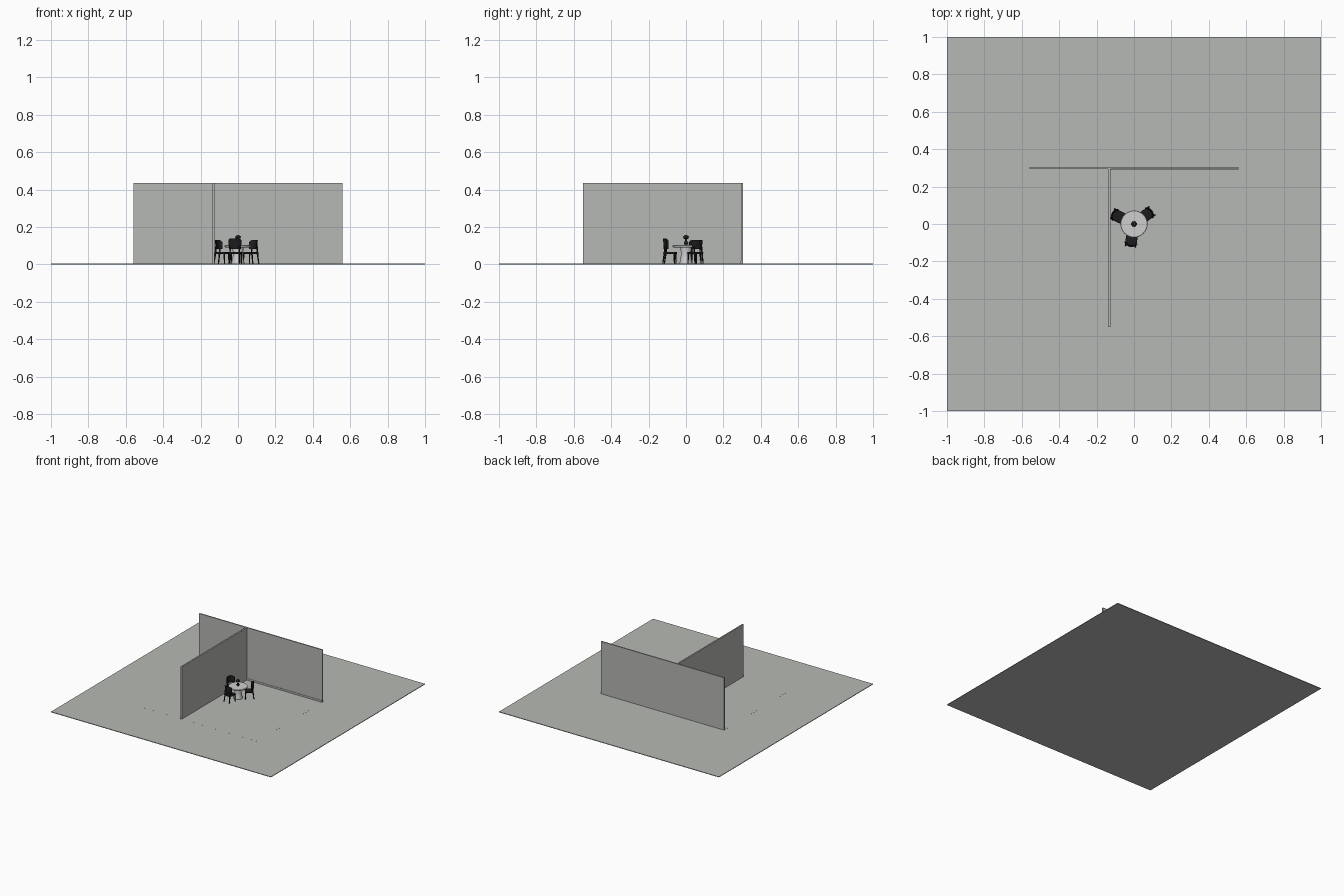
import bpy, bmesh, math
from mathutils import Matrix, Vector

if "Cube" in bpy.data.objects:
    bpy.data.objects.remove(bpy.data.objects["Cube"])


def material(name, rgb):
    m = bpy.data.materials.new(name)
    m.diffuse_color = (*rgb, 1)
    m.use_nodes = True
    m.node_tree.nodes["Principled BSDF"].inputs["Base Color"].default_value = m.diffuse_color
    return m


GREY = material("warm grey", (0.47, 0.485, 0.46))
WHITE = material("table white", (0.62, 0.62, 0.62))
BLACK = material("black", (0.012, 0.012, 0.012))


def finish(name, bm, mat, smooth=False, matrix=None):
    bmesh.ops.recalc_face_normals(bm, faces=bm.faces[:])
    if matrix:
        bm.transform(matrix)
    me = bpy.data.meshes.new(name)
    bm.to_mesh(me)
    bm.free()
    me.materials.append(mat)
    ob = bpy.data.objects.new(name, me)
    bpy.context.collection.objects.link(ob)
    if smooth:
        bpy.context.view_layer.objects.active = ob
        bpy.ops.object.select_all(action='DESELECT')
        ob.select_set(True)
        bpy.ops.object.shade_smooth_by_angle(angle=math.radians(35))
    return ob


def box(name, lo, hi, mat, matrix=None, bevel=0):
    bm = bmesh.new()
    bmesh.ops.create_cube(bm, size=1)
    for v in bm.verts:
        v.co = Vector([(a + b) / 2 + c * (b - a) for a, b, c in zip(lo, hi, v.co)])
    if bevel:
        bmesh.ops.bevel(bm, geom=bm.edges[:], offset=bevel, segments=2,
                        affect='EDGES', profile=0.5)
    return finish(name, bm, mat, bevel > 0, matrix)


def lathe(name, profile, mat, sides=48):
    # profile of (radius, z) revolved round z, closed at both ends
    bm = bmesh.new()
    rings = [[bm.verts.new((r * math.cos(math.tau * i / sides),
                            r * math.sin(math.tau * i / sides), z))
              for i in range(sides)] for r, z in profile]
    for a, b in zip(rings, rings[1:]):
        for i in range(sides):
            j = (i + 1) % sides
            bm.faces.new((a[i], a[j], b[j], b[i]))
    bm.faces.new(rings[0])
    bm.faces.new(rings[-1])
    return finish(name, bm, mat, True)


def leg(name, top, foot, r, matrix):
    # slightly tapered round bar between two points
    bm = bmesh.new()
    a, b = Vector(foot), Vector(top)
    d = b - a
    bmesh.ops.create_cone(bm, cap_ends=True, segments=10, radius1=r * 0.75,
                          radius2=r, depth=d.length)
    bm.transform(Matrix.Translation((a + b) / 2) @ d.to_track_quat('Z', 'Y').to_matrix().to_4x4())
    finish(name, bm, BLACK, True, matrix)


def curved_back(name, z0, z1, matrix):
    # wrap-round backrest, leaning back a little and rounded at the ends
    bm = bmesh.new()
    n, cols = 16, []
    for i in range(n + 1):
        t = -1 + 2 * i / n
        a = t * math.radians(62)
        drop = 0.012 * abs(t) ** 4
        col = []
        for r, z in ((0.032, z0), (0.037, z0), (0.041, z1 - drop), (0.036, z1 - drop)):
            col.append(bm.verts.new((r * math.sin(a), 0.004 - r * math.cos(a), z)))
        cols.append(col)
    for p, q in zip(cols, cols[1:]):
        for k in range(4):
            bm.faces.new((p[k], p[(k + 1) % 4], q[(k + 1) % 4], q[k]))
    bm.faces.new(cols[0])
    bm.faces.new(cols[-1])
    finish(name, bm, BLACK, True, matrix)


F = 0.005  # floor level

# ground, room floor and two walls
box("ground", (-1, -1, 0), (1, 1, F), GREY)
box("room_floor", (-0.56, -0.55, 0.001), (0.56, 0.3, F + 0.0002), GREY)
box("back_wall", (-0.56, 0.295, F), (0.56, 0.305, 0.435), GREY)
box("side_wall", (-0.138, -0.55, F), (-0.126, 0.295, 0.435), GREY)
box("baseboard", (-0.126, 0.292, F), (0.56, 0.295, F + 0.014), GREY)

# round pedestal table
lathe("table_top", [(0.068, 0.092), (0.072, 0.094), (0.072, 0.101), (0.070, 0.103)], WHITE, 64)
lathe("table_pedestal", [(0.034, F), (0.034, 0.012), (0.029, 0.03), (0.027, 0.06),
                         (0.030, 0.092)], WHITE)

# vase and round bouquet
lathe("vase", [(0.007, 0.103), (0.010, 0.110), (0.009, 0.120), (0.005, 0.128),
               (0.006, 0.136)], BLACK, 24)
bm = bmesh.new()
bmesh.ops.create_icosphere(bm, subdivisions=2, radius=0.016)
finish("bouquet", bm, BLACK, True, Matrix.Translation((0, 0, 0.146)) @ Matrix.Diagonal((1, 1, 0.7, 1)))

# three chairs: position, turn, back height
for i, (x, y, top) in enumerate([(-0.014, -0.086, 0.140),
                                 (-0.086, 0.042, 0.132),
                                 (0.068, 0.050, 0.132)], 1):
    turn = math.atan2(y, x) + math.pi / 2
    M = Matrix.Translation((x, y, 0)) @ Matrix.Rotation(turn, 4, 'Z')
    box(f"seat_{i}", (-0.031, -0.032, 0.056), (0.031, 0.034, 0.068), BLACK, M, 0.004)
    curved_back(f"backrest_{i}", 0.082, top, M)
    for side, s in (("left", -1), ("right", 1)):
        leg(f"front_leg_{side}_{i}", (s * 0.026, 0.027, 0.058), (s * 0.028, 0.029, F), 0.0042, M)
        leg(f"rear_leg_{side}_{i}", (s * 0.025, -0.026, 0.058), (s * 0.027, -0.034, F), 0.0042, M)
        leg(f"back_post_{side}_{i}", (s * 0.025, -0.024, 0.095), (s * 0.025, -0.024, 0.06), 0.0045, M)
